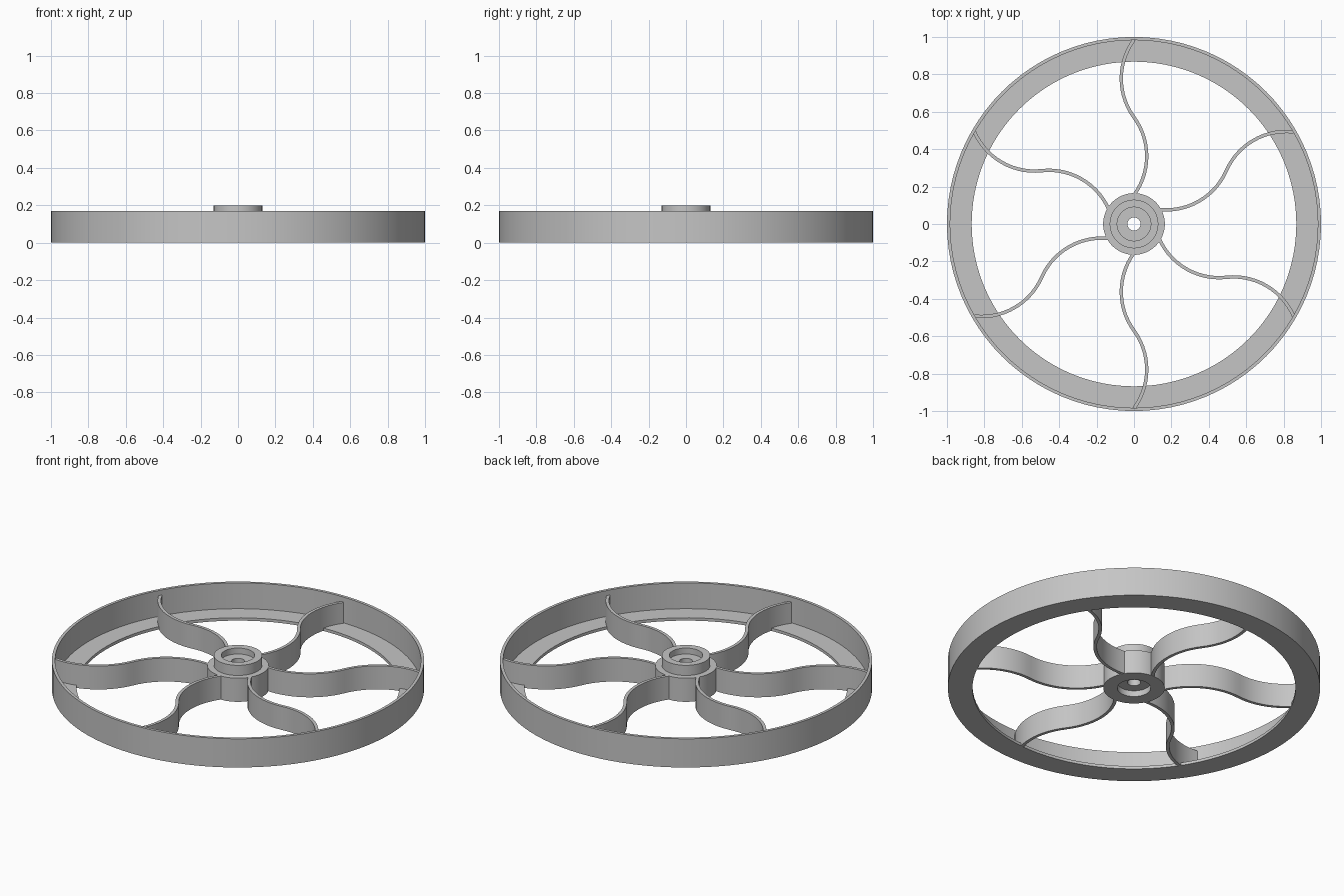
import bpy, bmesh, math
from mathutils import Vector

cube = bpy.data.objects.get("Cube")
if cube:
    bpy.data.objects.remove(cube, do_unlink=True)

GREY = (0.56, 0.56, 0.56, 1)
metal = bpy.data.materials.new("plain grey")
metal.use_nodes = True
metal.diffuse_color = GREY
metal.node_tree.nodes["Principled BSDF"].inputs["Base Color"].default_value = GREY


def finish(bm, name):
    """Turn a bmesh into a grey object with soft curves and crisp edges."""
    bmesh.ops.recalc_face_normals(bm, faces=bm.faces)
    mesh = bpy.data.meshes.new(name)
    bm.to_mesh(mesh)
    bm.free()
    mesh.materials.append(metal)
    obj = bpy.data.objects.new(name, mesh)
    bpy.context.collection.objects.link(obj)
    bpy.ops.object.select_all(action='DESELECT')
    obj.select_set(True)
    bpy.context.view_layer.objects.active = obj
    bpy.ops.object.shade_smooth_by_angle(angle=math.radians(25))
    return obj


def lathe(name, profile, sides):
    """Revolve a closed (radius, height) profile around z."""
    bm = bmesh.new()
    verts = [bm.verts.new((r, 0, z)) for r, z in profile]
    edges = [bm.edges.new((v, verts[i - 1])) for i, v in enumerate(verts)]
    bmesh.ops.spin(bm, geom=verts + edges, cent=(0, 0, 0), axis=(0, 0, 1),
                   angle=math.tau, steps=sides, use_merge=True)
    bmesh.ops.remove_doubles(bm, verts=bm.verts, dist=0.0001)
    return finish(bm, name)


# Rim: thin outer wall with an inward flange along the bottom
RIM_TOP, WALL, FLANGE = 0.17, 0.983, 0.017
lathe("rim", [(0.868, 0), (1, 0), (1, RIM_TOP), (WALL, RIM_TOP),
              (WALL, FLANGE), (0.868, FLANGE)], 96)

# Hub: stepped cylinder with a through bore and a recess at each end
HUB_TOP, BOSS_TOP, RECESS = 0.14, 0.2, 0.035
lathe("hub", [(0.09, 0), (0.165, 0), (0.165, HUB_TOP), (0.13, HUB_TOP),
              (0.13, BOSS_TOP), (0.09, BOSS_TOP), (0.09, BOSS_TOP - RECESS),
              (0.035, BOSS_TOP - RECESS), (0.035, RECESS), (0.09, RECESS)], 64)

# Spoke centre line: two opposite arcs making an S
START, MIDDLE, END = 0.155, 0.57, 0.985
BULGE, THICK, STEPS = 0.068, 0.018, 14


def arc(y0, y1, side):
    half = (y1 - y0) / 2
    radius = (half ** 2 + BULGE ** 2) / (2 * BULGE)
    sweep = math.asin(half / radius)
    for i in range(STEPS + 1):
        a = sweep * (2 * i / STEPS - 1)
        normal = Vector((side * math.cos(a), math.sin(a), 0))
        centre = Vector((side * (BULGE - radius), (y0 + y1) / 2, 0))
        yield centre + normal * radius, normal * side


def spoke(name, angle):
    path = list(arc(START, MIDDLE, 1)) + list(arc(MIDDLE, END, -1))[1:]
    bm = bmesh.new()
    pairs = [[bm.verts.new(p + n * s * THICK / 2) for s in (-1, 1)] for p, n in path]
    faces = [bm.faces.new((a[0], a[1], b[1], b[0])) for a, b in zip(pairs, pairs[1:])]
    top = bmesh.ops.extrude_face_region(bm, geom=faces, use_keep_orig=True)["geom"]
    bmesh.ops.translate(bm, vec=(0, 0, HUB_TOP - 0.001),
                        verts=[g for g in top if isinstance(g, bmesh.types.BMVert)])
    bmesh.ops.translate(bm, vec=(0, 0, 0.001), verts=bm.verts)
    finish(bm, name).rotation_euler.z = angle


# Six spokes around the hub
for i in range(6):
    spoke(f"spoke_{i + 1}", i * math.tau / 6)
